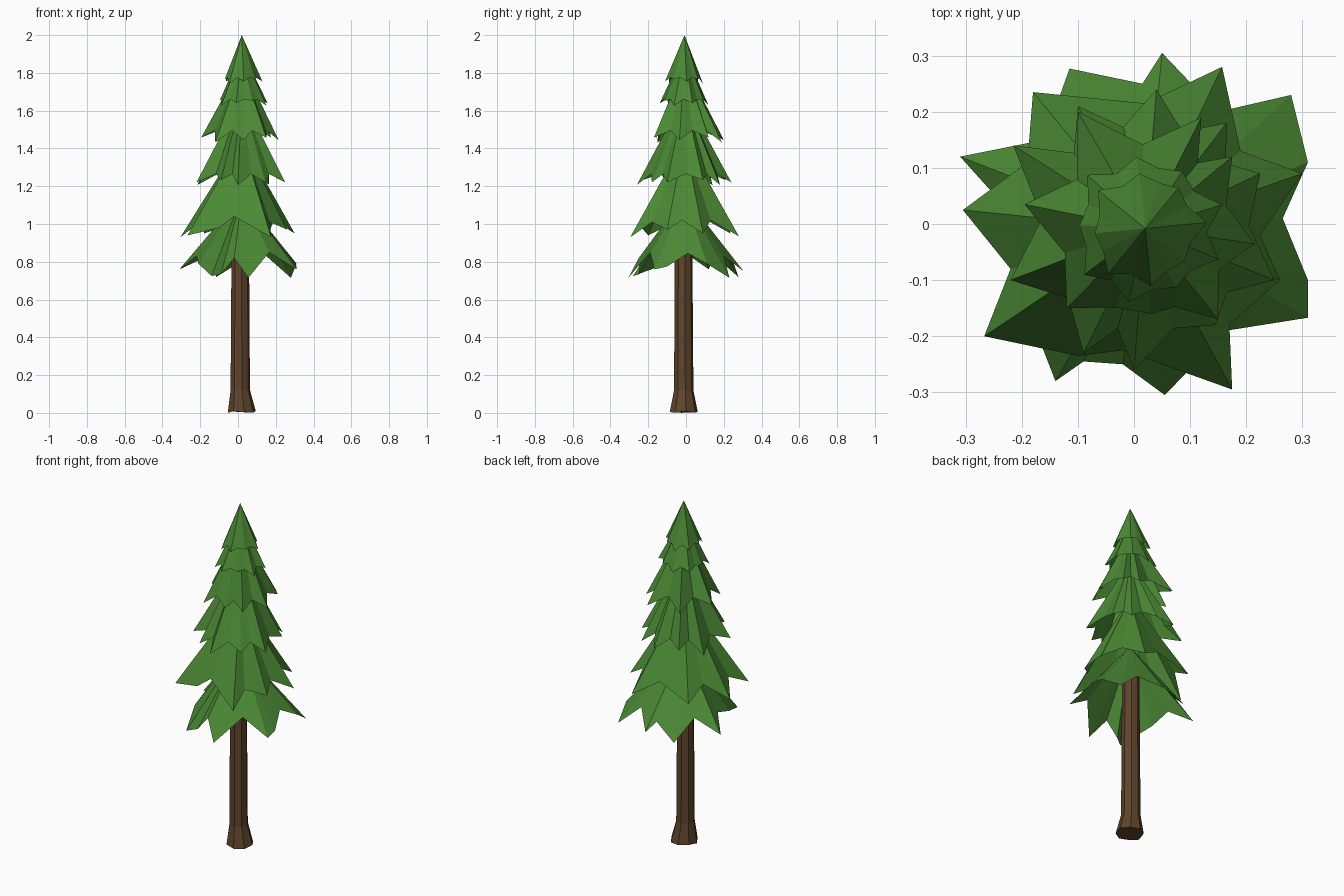
import bpy, bmesh, math
from mathutils import Vector

if "Cube" in bpy.data.objects:
    bpy.data.objects.remove(bpy.data.objects["Cube"])

CENTRE = Vector((0.02, -0.008))


def material(name, colour):
    m = bpy.data.materials.new(name)
    m.diffuse_color = (*colour, 1)
    m.use_nodes = True
    m.node_tree.nodes["Principled BSDF"].inputs["Base Color"].default_value = m.diffuse_color
    return m


green = material("needles", (0.07, 0.25, 0.035))
brown = material("bark", (0.115, 0.058, 0.025))


def finish(bm, name, mat):
    mesh = bpy.data.meshes.new(name)
    bmesh.ops.recalc_face_normals(bm, faces=bm.faces)
    bm.to_mesh(mesh)
    bm.free()
    mesh.materials.append(mat)
    obj = bpy.data.objects.new(name, mesh)
    bpy.context.collection.objects.link(obj)


def polar(count, radius, start):
    # evenly spread branch tips with a slight alternating length
    return [CENTRE + Vector((math.cos(a), math.sin(a))) * radius * (1 + 0.1 * math.cos(i * 2.3))
            for i in range(count) for a in [start + math.tau * i / count]]


def jagged(tips, tip_z, notch_r, notch_z):
    # rim whose branch tips alternate with raised notches
    tips = [Vector(t) for t in tips]
    rim = []
    for i, t in enumerate(tips):
        a = (t - CENTRE).normalized()
        b = (tips[(i + 1) % len(tips)] - CENTRE).normalized()
        rim.append((*t, tip_z + 0.015 * math.sin(i * 2.1)))
        rim.append((*(CENTRE + (a + b).normalized() * notch_r), notch_z))
    return rim


def skirt(name, rim, apex_z):
    # open cone of flat facets hanging from an apex
    bm = bmesh.new()
    verts = [bm.verts.new(p) for p in rim]
    apex = bm.verts.new((*CENTRE, apex_z))
    for i, v in enumerate(verts):
        bm.faces.new((v, verts[(i + 1) % len(verts)], apex))
    finish(bm, name, green)


# trunk: octagonal, flared at the foot
bm = bmesh.new()
rings = []
for z, r, cx, cy in [(0.005, 0.075, 0.02, -0.012), (0.12, 0.052, 0.012, -0.012), (1.0, 0.046, 0.012, -0.013)]:
    rings.append([bm.verts.new((cx + r * math.cos(math.tau * (k + 0.2) / 8),
                                cy + r * math.sin(math.tau * (k + 0.2) / 8),
                                max(0, z + (0.005 * math.cos(k * 2.4) if z < 0.1 else 0))))
                  for k in range(8)])
for lo, hi in zip(rings, rings[1:]):
    for k in range(8):
        bm.faces.new((lo[k], lo[(k + 1) % 8], hi[(k + 1) % 8], hi[k]))
bm.faces.new(rings[0])
bm.faces.new(rings[-1])
finish(bm, "trunk", brown)

# two lowest tiers: irregular rims with some blunt branches
skirt("branches_1", [
    (0.055, -0.305, 0.715), (0.165, -0.19, 0.85), (0.31, -0.167, 0.76), (0.31, -0.10, 0.775),
    (0.265, 0.01, 0.845), (0.31, 0.11, 0.79), (0.28, 0.23, 0.715), (0.15, 0.2, 0.83),
    (0.05, 0.305, 0.75), (0.015, 0.25, 0.8), (-0.115, 0.277, 0.72), (-0.16, 0.15, 0.83),
    (-0.31, 0.12, 0.76), (-0.22, 0.02, 0.83), (-0.21, -0.1, 0.79), (-0.14, -0.28, 0.725),
    (-0.09, -0.245, 0.735), (-0.02, -0.25, 0.82)], 1.15)
skirt("branches_2", [
    (0.175, -0.295, 0.93), (0.17, -0.18, 1.01), (0.26, -0.1, 0.97), (0.225, -0.02, 1.02),
    (0.30, 0.09, 0.95), (0.19, 0.13, 1.02), (0.157, 0.28, 0.935), (0.02, 0.215, 1.02),
    (-0.18, 0.235, 0.95), (-0.19, 0.11, 1.02), (-0.305, 0.025, 0.93), (-0.22, -0.08, 1.0),
    (-0.267, -0.2, 0.94), (-0.10, -0.235, 0.98), (-0.02, -0.225, 1.04)], 1.45)

# upper tiers, bottom to top
skirt("branches_3", jagged([(0.25, -0.1), (0.225, 0.09), (0.165, 0.18), (0.04, 0.24), (-0.1, 0.21),
                            (-0.215, 0.14), (-0.22, -0.1), (-0.09, -0.23), (0.0, -0.26),
                            (0.145, -0.18)], 1.22, 0.185, 1.265), 1.68)
skirt("branches_4", jagged([(0.215, -0.035), (0.175, 0.12), (0.12, 0.19), (-0.1, 0.2), (-0.195, 0.035),
                            (-0.12, -0.15), (0.03, -0.16), (0.15, -0.17)],
                           1.445, 0.15, 1.495), 1.85)
skirt("branches_5", jagged(polar(9, 0.13, 0.3), 1.64, 0.11, 1.66), 1.92)
skirt("branches_6", jagged(polar(8, 0.1, 0.1), 1.755, 0.085, 1.775), 2.0)
